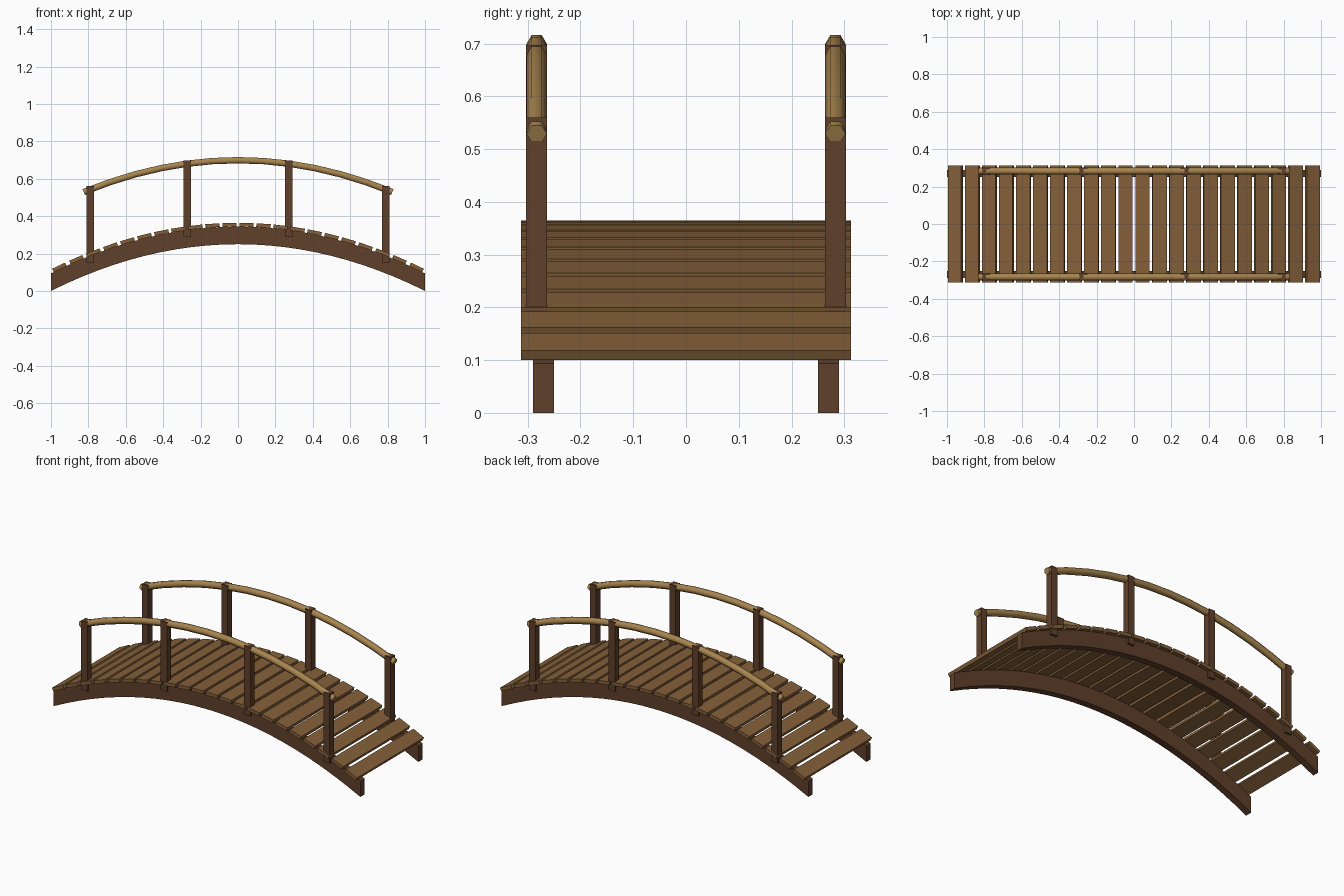
import bpy, bmesh, math
from mathutils import Matrix, Vector

if "Cube" in bpy.data.objects:
    bpy.data.objects.remove(bpy.data.objects["Cube"])


def arc(x):
    """Height of the bridge curve (underside of the beams)."""
    return 0.25 * (1 - x * x)


def slope(x):
    return math.atan(-0.5 * x)


def material(name, rgb):
    m = bpy.data.materials.new(name)
    m.diffuse_color = (*rgb, 1)
    m.use_nodes = True
    m.node_tree.nodes["Principled BSDF"].inputs["Base Color"].default_value = m.diffuse_color
    return m


DARK = material("dark_wood", (0.117, 0.051, 0.024))
PLANK = material("plank_wood", (0.234, 0.117, 0.042))
RAIL = material("rail_wood", (0.392, 0.235, 0.078))


def finish(name, bm, mat):
    bmesh.ops.recalc_face_normals(bm, faces=bm.faces)
    me = bpy.data.meshes.new(name)
    bm.to_mesh(me)
    bm.free()
    me.materials.append(mat)
    ob = bpy.data.objects.new(name, me)
    bpy.context.collection.objects.link(ob)
    return ob


def box(bm, loc, size, tilt=0.0):
    m = (Matrix.Translation(loc) @ Matrix.Rotation(-tilt, 4, 'Y')
         @ Matrix.Diagonal((*size, 1)))
    bmesh.ops.create_cube(bm, size=1, matrix=m)


def sweep(bm, rings, smooth):
    """Skin a list of closed rings and cap both ends."""
    loops = [[bm.verts.new(p) for p in r] for r in rings]
    n = len(loops[0])
    for a, b in zip(loops, loops[1:]):
        for i in range(n):
            f = bm.faces.new((a[i], a[(i + 1) % n], b[(i + 1) % n], b[i]))
            f.smooth = smooth
    bm.faces.new(loops[0])
    bm.faces.new(loops[-1])


# deck planks following the arch
bm = bmesh.new()
N = 22
for i in range(N):
    x = -1 + (i + 0.5) * 2 / N
    box(bm, (x, 0, arc(x) + 0.104), (0.077, 0.625, 0.02), slope(x))
finish("deck_planks", bm, PLANK)

for side, label in ((-1, "front"), (1, "back")):
    # arched support beam
    bm = bmesh.new()
    rings = []
    for i in range(25):
        x = -1 + i / 12
        rings.append([(x, side * 0.27 + dy, arc(x) + dz) for dy, dz in
                      ((-0.02, 0), (0.02, 0), (0.02, 0.094), (-0.02, 0.094))])
    sweep(bm, rings, False)
    finish(label + "_beam", bm, DARK)

    # upright posts
    bm = bmesh.new()
    for x in (-0.79, -0.272, 0.272, 0.79):
        box(bm, (x, side * 0.283, arc(x) + 0.262), (0.04, 0.04, 0.408))
    finish(label + "_posts", bm, DARK)

    # six-sided curved handrail
    bm = bmesh.new()
    rings = []
    for i in range(13):
        x = 0.825 * (i / 6 - 1)
        c = Vector((x, side * 0.283, arc(x) + 0.449))
        up = Vector((-math.sin(slope(x)), 0, math.cos(slope(x))))
        rings.append([c + Vector((0, 0.0195 * math.cos(a), 0)) + up * 0.0195 * math.sin(a)
                      for a in (k * math.pi / 3 for k in range(6))])
    sweep(bm, rings, True)
    finish(label + "_handrail", bm, RAIL)
